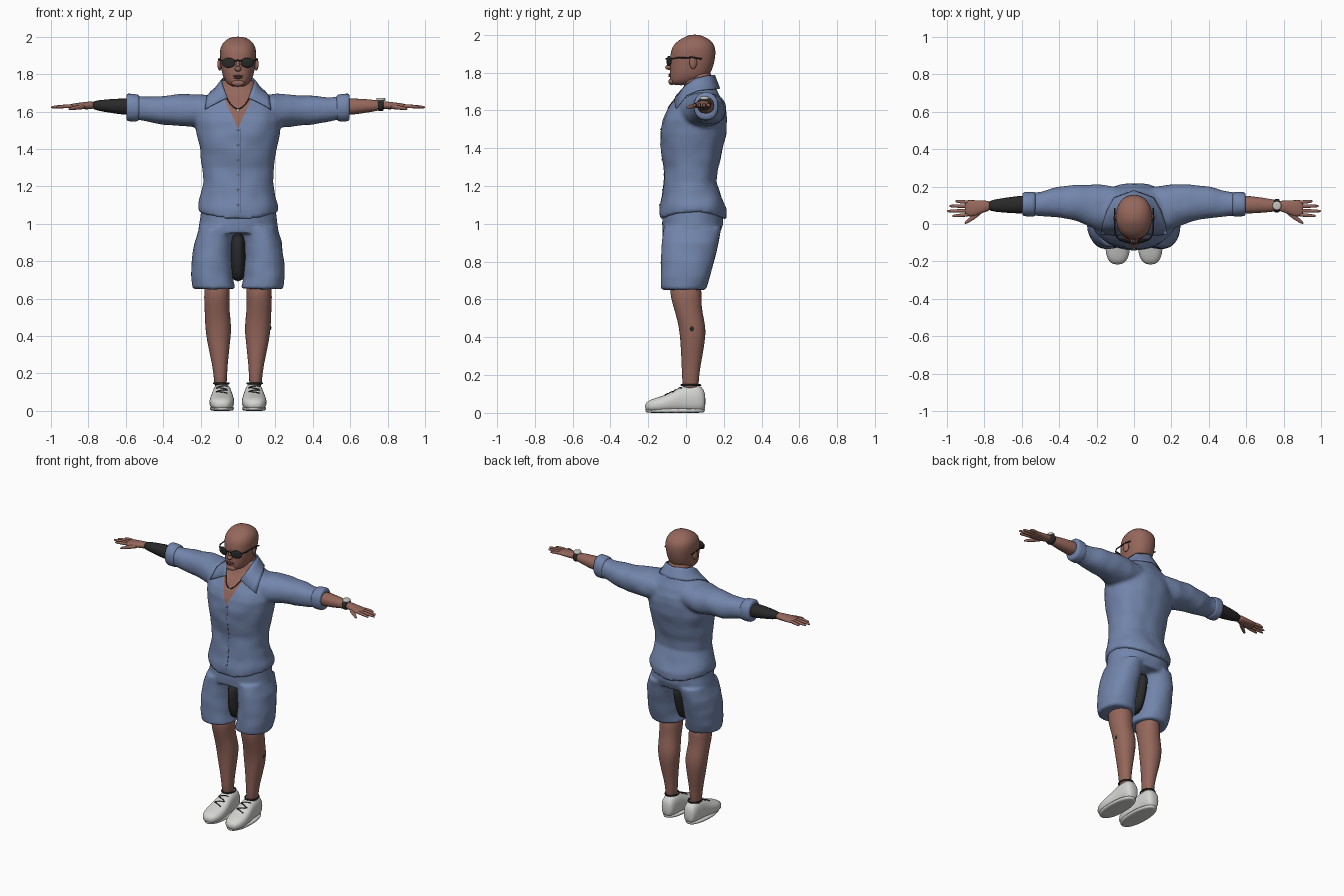
import bpy, bmesh, math
from mathutils import Vector, noise
from mathutils.bvhtree import BVHTree

if "Cube" in bpy.data.objects:
    bpy.data.objects.remove(bpy.data.objects["Cube"])


def material(name, r, g, b):
    m = bpy.data.materials.new(name)
    m.use_nodes = True
    m.diffuse_color = (r, g, b, 1)
    m.node_tree.nodes["Principled BSDF"].inputs["Base Color"].default_value = (r, g, b, 1)
    return m


SKIN = material("skin", .30, .135, .105)
LIP = material("lip", .22, .08, .07)
DENIM = material("blue cloth", .17, .235, .41)
SEAM = material("dark blue seam", .06, .08, .16)
BLACK = material("black", .022, .022, .023)
WHITE = material("shoe white", .66, .66, .64)
SILVER = material("silver", .55, .55, .52)


def add_loft(bm, rings, axis="z", s=1, n=20, p=2.2):
    """Closed skin over oval rings (position, centre a, centre b, radius a, radius b, side lift)."""
    loops = []
    for pos, ca, cb, ra, rb, *lift in rings:
        loop = []
        for i in range(n):
            t = 2 * math.pi * i / n
            c, d = math.cos(t), math.sin(t)
            a = ca + ra * math.copysign(abs(c) ** (2 / p), c)
            b = cb + rb * math.copysign(abs(d) ** (2 / p), d)
            q = pos + (lift[0] * c * c if lift else 0)
            co = {"x": (q, a, b), "y": (a, q, b), "z": (a, b, q)}[axis]
            loop.append(bm.verts.new((co[0] * s, co[1], co[2])))
        loops.append(loop)
    for lo, hi in zip(loops, loops[1:]):
        for i in range(n):
            j = (i + 1) % n
            bm.faces.new((lo[i], lo[j], hi[j], hi[i]))
    bm.faces.new(loops[0])
    bm.faces.new(loops[-1])


def finish(name, bm, *mats, subsurf=0):
    bmesh.ops.recalc_face_normals(bm, faces=bm.faces)
    me = bpy.data.meshes.new(name)
    bm.to_mesh(me)
    bm.free()
    for m in mats:
        me.materials.append(m)
    me.shade_smooth()
    ob = bpy.data.objects.new(name, me)
    bpy.context.collection.objects.link(ob)
    if subsurf:
        mod = ob.modifiers.new("Round", "SUBSURF")
        mod.levels = mod.render_levels = subsurf
    return ob


def loft(name, rings, mat, axis="z", s=1, n=16, p=2.2):
    bm = bmesh.new()
    add_loft(bm, rings, axis, s, n, p)
    return finish(name, bm, mat, subsurf=1)


def evaluated(ob):
    bpy.context.view_layer.update()
    return bpy.context.evaluated_depsgraph_get()


def fuse(name, bm, voxel, folds):
    """Blend overlapping solids into one garment with soft folds; returns a bmesh."""
    ob = finish(name + "_base", bm)
    mod = ob.modifiers.new("Merge", "REMESH")
    mod.mode, mod.voxel_size = "VOXEL", voxel
    mod = ob.modifiers.new("Relax", "SMOOTH")
    mod.factor, mod.iterations = .5, 5
    me = bpy.data.meshes.new_from_object(ob.evaluated_get(evaluated(ob)))
    bpy.data.objects.remove(ob)
    out = bmesh.new()
    out.from_mesh(me)
    out.normal_update()
    for v in out.verts:
        v.co += v.normal * noise.noise(v.co * 11) * folds
    return out


def tree(ob):
    return BVHTree.FromObject(ob, evaluated(ob))


def drape(bvh, points, direction, lift=.002):
    """Drop points onto a surface along a direction."""
    d, out = Vector(direction), []
    for p in points:
        hit = bvh.ray_cast(Vector(p), d)[0]
        out.append((hit if hit else Vector(p)) - d * lift)
    return out


def tube(name, pts, r, mat):
    cu = bpy.data.curves.new(name, "CURVE")
    cu.dimensions, cu.bevel_depth, cu.bevel_resolution = "3D", r, 2
    cu.use_fill_caps = True
    sp = cu.splines.new("POLY")
    sp.points.add(len(pts) - 1)
    for q, p in zip(sp.points, pts):
        q.co = (*p, 1)
    cu.materials.append(mat)
    ob = bpy.data.objects.new(name, cu)
    bpy.context.collection.objects.link(ob)


def ball(name, loc, scale, mat, rz=0):
    bpy.ops.mesh.primitive_uv_sphere_add(segments=20, ring_count=12, location=loc, rotation=(0, 0, rz))
    ob = bpy.context.object
    ob.name, ob.scale = name, scale
    ob.data.materials.append(mat)
    ob.data.shade_smooth()


def span(z, front, back, rx, *lift):
    return (z, 0, (front + back) / 2, rx, (back - front) / 2, *lift)


# Shirt: torso and sleeves blended together
bm = bmesh.new()
add_loft(bm, [span(*r) for r in (
    (1.025, -.138, .212, .213, .04), (1.08, -.138, .214, .215, .02), (1.15, -.128, .188, .2),
    (1.22, -.118, .16, .188), (1.3, -.114, .17, .192), (1.4, -.132, .197, .205),
    (1.48, -.134, .214, .225), (1.55, -.123, .217, .235), (1.6, -.1, .212, .23),
    (1.65, -.065, .192, .21), (1.69, -.035, .167, .16), (1.73, -.01, .152, .108),
    (1.765, 0, .146, .086))], n=40)
for s in (1, -1):
    add_loft(bm, [(.1, .08, 1.6, .12, .085), (.2, .09, 1.602, .122, .092), (.3, .112, 1.607, .098, .083),
                  (.4, .115, 1.607, .083, .077), (.5, .108, 1.614, .067, .065),
                  (.56, .105, 1.618, .06, .06)], "x", s, 28)
bm = fuse("shirt", bm, .01, .006)

# Open neck: cut along a V and show the chest inside it
SLOPE, LOW = 2.2, 1.51
for s in (1, -1):
    faces = [f for f in bm.faces if f.calc_center_median().z > 1.45 and f.calc_center_median().y < .05]
    parts = {g for f in faces for g in (*f.verts, *f.edges)}
    bmesh.ops.bisect_plane(bm, geom=faces + list(parts), plane_co=(0, 0, LOW), plane_no=(s * SLOPE, 0, -1))
for f in bm.faces:
    c = f.calc_center_median()
    f.material_index = int(c.y < .04 and c.z - LOW > SLOPE * abs(c.x))
shirt = finish("shirt", bm, DENIM, SKIN)
shirt_tree = tree(shirt)

# Collar folded over the neckline
top = [(.055, -.045, 1.665), (.08, 0, 1.735), (.089, .05, 1.768), (.076, .11, 1.782), (0, .15, 1.787)]
low = [(.17, -.045, 1.605), (.165, .01, 1.67), (.14, .07, 1.7), (.105, .14, 1.71), (0, .178, 1.715)]
top, low = ([Vector(p) for p in e] + [Vector((-p[0], p[1], p[2])) for p in e[-2::-1]] for e in (top, low))
bm = bmesh.new()
rows = []
for k in range(6):
    row = []
    for a, b in zip(top, low):
        co = a.lerp(b, k / 5)
        loc, nor = shirt_tree.find_nearest(co)[:2]
        if (co - loc).dot(nor) < .007:
            co = loc + nor * .007
        row.append(bm.verts.new(co))
    rows.append(row)
for r0, r1 in zip(rows, rows[1:]):
    for i in range(len(r0) - 1):
        bm.faces.new((r0[i], r0[i + 1], r1[i + 1], r1[i]))
collar = finish("collar", bm, DENIM)
mod = collar.modifiers.new("Thickness", "SOLIDIFY")
mod.thickness, mod.offset = .006, 0

# Front seam, buttons, cord and pendant
tube("front_seam", drape(shirt_tree, [(.012, -1, 1.06 + .03 * i) for i in range(16)], (0, 1, 0), 0), .0015, SEAM)
for p in drape(shirt_tree, [(0, -1, 1.1 + .08 * i) for i in range(6)], (0, 1, 0)):
    ball("button", p, (.005, .003, .005), SILVER)
cord = drape(shirt_tree, [(.01 * i, -1, 1.615 + .0016 * i * i) for i in range(-6, 7)], (0, 1, 0))
tube("neck_cord", cord, .003, BLACK)
ball("pendant", cord[6] + Vector((0, -.002, -.012)), (.008, .004, .013), SILVER)

# Shorts
bm = bmesh.new()
add_loft(bm, [span(*r) for r in ((.95, -.125, .18, .215), (1, -.127, .196, .208), (1.1, -.12, .19, .198))], n=36)
for s in (1, -1):
    add_loft(bm, [(.652, .127, -.014, .114, .118), (.72, .14, -.004, .11, .13), (.8, .14, .008, .108, .14),
                  (.9, .132, .023, .103, .15), (.98, .11, .033, .098, .155)], "z", s, 28)
finish("shorts", fuse("shorts", bm, .01, .005), DENIM)
loft("inner_lining", [(.69, 0, 0, .03, .05), (.75, 0, 0, .042, .085), (.85, 0, .01, .045, .105),
                      (.96, 0, .02, .045, .12)], BLACK)

# Head and neck
loft("head", [span(*r) for r in (
    (1.732, -.072, .02, .034), (1.75, -.086, .075, .06), (1.78, -.086, .122, .079), (1.81, -.086, .137, .087),
    (1.85, -.084, .15, .093), (1.89, -.085, .157, .097), (1.93, -.077, .157, .098), (1.96, -.055, .143, .088),
    (1.985, -.015, .11, .064), (2.001, .02, .07, .03))], SKIN, n=24)
loft("neck", [(1.6, 0, .065, .078, .07), (1.7, 0, .066, .077, .073), (1.76, 0, .069, .075, .068),
              (1.82, 0, .075, .075, .06)], SKIN)
ball("nose", (0, -.09, 1.828), (.018, .02, .014), SKIN)
ball("nose_bridge", (0, -.084, 1.848), (.011, .016, .03), SKIN)
ball("chin", (0, -.075, 1.752), (.035, .018, .018), SKIN)
ball("upper_lip", (0, -.083, 1.79), (.028, .01, .005), LIP)
ball("lower_lip", (0, -.083, 1.781), (.024, .01, .006), LIP)

# Sunglasses
tube("glasses_bridge", [(-.022, -.1, 1.87), (0, -.106, 1.874), (.022, -.1, 1.87)], .004, BLACK)

for s, side in ((1, "left"), (-1, "right")):
    ball(side + "_ear", (s * .098, .038, 1.853), (.011, .021, .034), SKIN, s * .3)
    ball(side + "_lens", (s * .051, -.09, 1.861), (.038, .008, .027), BLACK, s * .3)
    tube(side + "_temple", [(s * .085, -.08, 1.872), (s * .101, -.05, 1.877), (s * .104, .03, 1.88),
                            (s * .102, .085, 1.872)], .004, BLACK)

    # Rolled cuff, forearm and hand
    loft(side + "_cuff", [(.525, .106, 1.62, .06, .06), (.53, .106, 1.62, .068, .073), (.56, .106, 1.62, .067, .076),
                          (.592, .106, 1.623, .066, .076), (.598, .106, 1.623, .058, .068)], DENIM, "x", s)
    loft(side + "_forearm", [(.54, .105, 1.625, .048, .045), (.62, .103, 1.627, .049, .045),
                             (.7, .1, 1.631, .039, .035), (.79, .097, 1.634, .029, .024)],
         SKIN if s > 0 else BLACK, "x", s)
    loft(side + "_palm", [(.765, .097, 1.634, .027, .022), (.8, .095, 1.633, .031, .021),
                          (.85, .084, 1.63, .044, .018), (.89, .084, 1.629, .045, .013),
                          (.905, .086, 1.628, .04, .009)], SKIN, "x", s)
    for finger, y0, y1, tip in (("index", .05, .043, .972), ("middle", .072, .069, 1.0),
                                ("ring", .095, .096, .988), ("little", .116, .122, .955)):
        loft(f"{side}_{finger}_finger", [(.875, y0, 1.63, .011, .011), (.93, (y0 + y1) / 2, 1.628, .01, .01),
                                         (tip - .01, y1, 1.624, .008, .008), (tip, y1, 1.623, .005, .005)],
             SKIN, "x", s, 10)
    loft(side + "_thumb", [(.81, .075, 1.628, .018, .015), (.85, .043, 1.623, .017, .013),
                           (.885, .018, 1.618, .013, .01), (.908, .003, 1.614, .007, .006)], SKIN, "x", s, 10)

    # Lower leg
    loft(side + "_leg", [(.1, .093, .025, .034, .043), (.2, .094, .023, .035, .045), (.3, .1, .031, .051, .057),
                         (.38, .104, .035, .064, .066), (.45, .105, .035, .072, .073), (.53, .112, .015, .067, .072),
                         (.6, .113, 0, .07, .082), (.72, .11, -.005, .072, .092)], SKIN, "z", s)

    # Shoe with sole, ankle opening and laces
    shoe = loft(side + "_shoe", [(-.218, .088, .032, .026, .018), (-.19, .088, .038, .057, .034),
                                 (-.13, .087, .045, .07, .043), (-.07, .085, .057, .064, .056),
                                 (-.02, .085, .073, .054, .072), (.04, .085, .077, .052, .076),
                                 (.085, .085, .074, .046, .07), (.104, .085, .06, .028, .04)], WHITE, "y", s, p=2.5)
    loft(side + "_sole", [(z, .086, -.058, rx, ry) for z, rx, ry in
                          ((0, .05, .145), (.002, .064, .158), (.018, .068, .164), (.024, .06, .155))], WHITE, "z", s)
    ring = [(s * .089 + .04 * math.cos(a), .026 + .05 * math.sin(a), .147)
            for a in (math.pi * i / 12 for i in range(25))]
    tube(side + "_shoe_opening", ring, .005, BLACK)
    shoe_tree = tree(shoe)
    for k in range(4):
        path = [(s * .086 + .006 * i, -.035 - .022 * k + .002 * i * (-1) ** k, 1) for i in range(-5, 6)]
        tube(f"{side}_lace_{k}", drape(shoe_tree, path, (0, 0, -1), .001), .003, BLACK)

# Wristwatch and calf mark
loft("watch_strap", [(.748, .098, 1.634, .032, .028), (.752, .098, 1.634, .037, .033),
                     (.776, .098, 1.634, .037, .033), (.78, .098, 1.634, .031, .027)], BLACK, "x")
loft("watch_case", [(1.655, .764, .098, .022, .022), (1.658, .764, .098, .025, .025),
                    (1.672, .764, .098, .025, .025), (1.674, .764, .098, .02, .02)], SILVER, p=2)
ball("calf_mark", (.175, .032, .445), (.003, .01, .012), BLACK)
